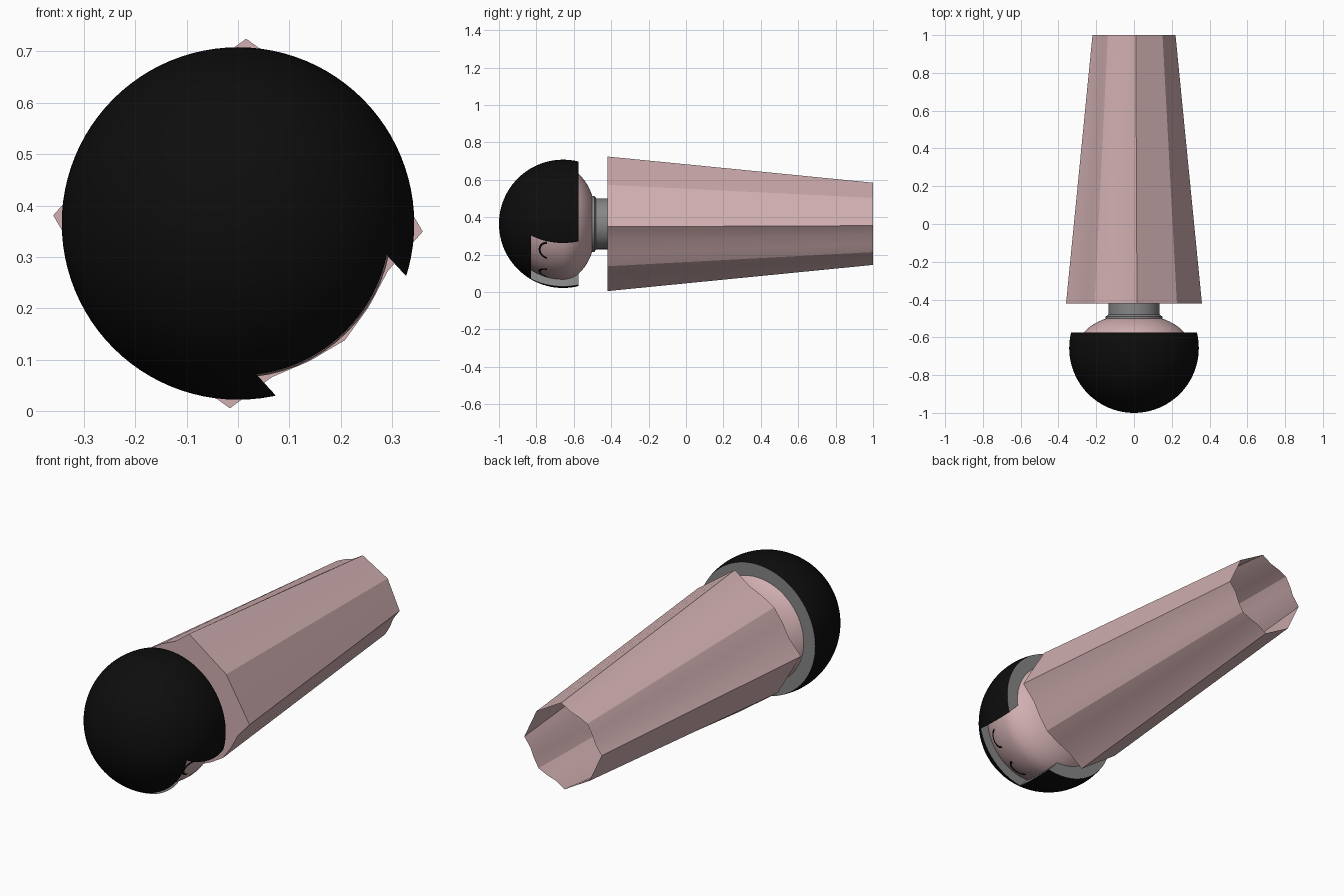
import bpy, bmesh, math
from mathutils import Matrix, Vector

if "Cube" in bpy.data.objects:
    bpy.data.objects.remove(bpy.data.objects["Cube"])

ZC, YC = 0.365, -0.657            # height of the long axis, head centre
TURN = math.radians(-2.5)         # slight roll about the long axis
FACE = TURN - math.radians(45)    # direction the face looks


def material(name, rgb):
    m = bpy.data.materials.new(name)
    m.diffuse_color = (*rgb, 1)
    m.use_nodes = True
    m.node_tree.nodes["Principled BSDF"].inputs["Base Color"].default_value = m.diffuse_color
    return m


PINK = material("pale pink", (0.64, 0.43, 0.44))
BLACK = material("black", (0.004, 0.004, 0.004))
GREY = material("grey", (0.24, 0.24, 0.24))


def pt(r, a, y):
    """Point at radius r and angle a around the long axis."""
    return Vector((r * math.cos(a), y, ZC + r * math.sin(a)))


def finish(name, bm, mats, smooth=None):
    bmesh.ops.recalc_face_normals(bm, faces=bm.faces)
    me = bpy.data.meshes.new(name)
    bm.to_mesh(me)
    bm.free()
    ob = bpy.data.objects.new(name, me)
    bpy.context.collection.objects.link(ob)
    for m in mats:
        me.materials.append(m)
    bpy.ops.object.select_all(action='DESELECT')
    ob.select_set(True)
    bpy.context.view_layer.objects.active = ob
    if smooth:
        bpy.ops.object.shade_smooth_by_angle(angle=math.radians(smooth))
    return ob


def loft(name, rings, mats, smooth=None, cap_start=True, cap_end=True):
    bm = bmesh.new()
    loops = [[bm.verts.new(p) for p in ring] for ring in rings]
    n = len(loops[0])
    for a, b in zip(loops, loops[1:]):
        for i in range(n):
            j = (i + 1) % n
            bm.faces.new((a[i], a[j], b[j], b[i]))
    if cap_start:
        bm.faces.new(loops[0])
    if cap_end:
        bm.faces.new(loops[-1])
    return finish(name, bm, mats, smooth)


def lathe(name, profile, mats, n=64, smooth=35):
    return loft(name, [[pt(r, 2 * math.pi * i / n, y) for i in range(n)]
                       for r, y in profile], mats, smooth)


# Tapered body: four corners, bowed front and back panels, creased sides
def body_ring(y, corner, mid):
    ring = []
    for k in range(4):
        a = TURN + k * math.pi / 2
        ring.append(pt(corner, a, y))
        bowed = k in (1, 3)
        for deg in (15, 30, 45, 60, 75):
            t = math.radians(deg)
            # straight line from corner to the mid crease
            f = math.radians(min(deg, 90 - deg))
            m = mid * math.sqrt(0.5)
            r = corner * m / (m * math.cos(f) + (corner - m) * math.sin(f))
            if bowed and deg in (15, 75):
                r *= 0.965
            ring.append(pt(r, a + t, y))
    return ring


loft("body", [body_ring(-0.42, 0.36, 0.308), body_ring(1.0, 0.22, 0.205)],
     [PINK], 20, cap_end=False)

# Neck with a small collar
lathe("neck", [(0.15, -0.51), (0.15, -0.49), (0.136, -0.48), (0.136, -0.415)], [GREY])

# Head: round crown, flattened chin
prof = []
for i in range(1, 32):
    t = math.pi * i / 32
    c = -math.cos(t)
    y = YC + c * (0.30 if c < 0 else 0.18)
    if y < -0.495:
        prof.append((0.30 * math.sin(t), y))
lathe("head", prof, [PINK])

# Hair: thick cap cut flat at the nape, with a grey cut face
bm = bmesh.new()
bmesh.ops.create_uvsphere(bm, u_segments=96, v_segments=48, radius=0.343,
                          matrix=Matrix.Translation((0, YC, ZC)) @ Matrix.Rotation(math.pi / 2, 4, 'X'))
bmesh.ops.bisect_plane(bm, geom=bm.verts[:] + bm.edges[:] + bm.faces[:],
                       plane_co=(0, -0.575, 0), plane_no=(0, 1, 0), clear_outer=True)
rim = [e for e in bm.edges if e.is_boundary]
for f in bmesh.ops.holes_fill(bm, edges=rim, sides=0)["faces"]:
    f.material_index = 1
hair = finish("hair", bm, [BLACK, GREY])

# Face opening cut out of the hair
bm = bmesh.new()
box = (Matrix.Translation((0, 0, ZC)) @ Matrix.Rotation(-FACE, 4, 'Y')
       @ Matrix.Translation((0.35, -0.53, 0)) @ Matrix.Diagonal((0.5, 0.6, 0.344, 1)))
bmesh.ops.create_cube(bm, size=1, matrix=box)
for f in bm.faces:
    f.material_index = 1
cutter = finish("face_cutter", bm, [BLACK, GREY])
cutter.hide_render = True
bpy.context.view_layer.objects.active = hair
mod = hair.modifiers.new("face opening", 'BOOLEAN')
mod.operation, mod.solver, mod.object = 'DIFFERENCE', 'EXACT', cutter
bpy.ops.object.modifier_apply(modifier=mod.name)
bpy.data.objects.remove(cutter)
hair.select_set(True)
bpy.ops.object.shade_smooth_by_angle(angle=math.radians(30))


# Closed eyes: thin arcs lying on the head
def eye(name, centre):
    bm = bmesh.new()
    n, rows = 16, []
    for i in range(n + 1):
        t = math.pi * i / n
        row = []
        for s in (-1, 1):
            w = 0.045 + s * 0.006
            a = centre + w * math.cos(t) / 0.28
            y = -0.742 - w * math.sin(t) * 0.9
            r = math.sqrt(0.305 ** 2 - (y - YC) ** 2)
            row.append(bm.verts.new(pt(r, a, y)))
        rows.append(row)
    for p, q in zip(rows, rows[1:]):
        bm.faces.new((p[0], p[1], q[1], q[0]))
    finish(name, bm, [BLACK])


for side, label in ((-1, "left"), (1, "right")):
    eye(label + "_eye", FACE + side * math.radians(18))
